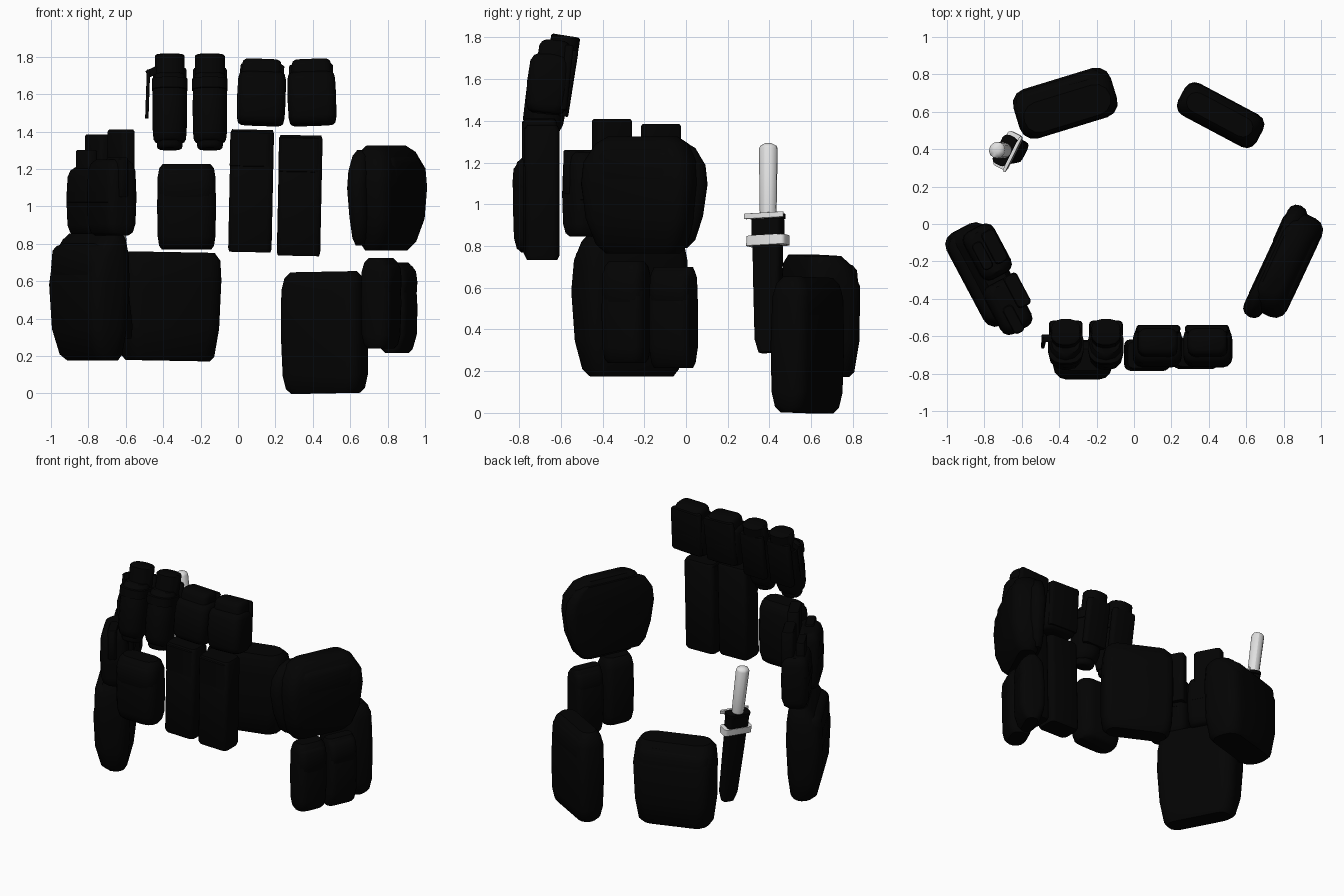
import bpy, bmesh, math
from mathutils import Matrix, Vector

if "Cube" in bpy.data.objects:
    bpy.data.objects.remove(bpy.data.objects["Cube"])


def material(name, v):
    m = bpy.data.materials.new(name)
    m.diffuse_color = (v, v, v, 1)
    m.use_nodes = True
    m.node_tree.nodes["Principled BSDF"].inputs["Base Color"].default_value = m.diffuse_color
    return m


BLACK = material("black fabric", 0.001)
GREY = material("light grey", 0.75)


def finish(name, bm, matrix, mat):
    bmesh.ops.recalc_face_normals(bm, faces=bm.faces)
    me = bpy.data.meshes.new(name)
    bm.to_mesh(me)
    bm.free()
    ob = bpy.data.objects.new(name, me)
    bpy.context.collection.objects.link(ob)
    me.materials.append(mat)
    ob.matrix_world = matrix
    bpy.ops.object.select_all(action='DESELECT')
    ob.select_set(True)
    bpy.context.view_layer.objects.active = ob
    bpy.ops.object.shade_smooth_by_angle(angle=math.radians(40))
    return ob


def ring_points(w, d, r, n=3):
    """Rounded rectangle outline."""
    r = min(r, w / 2, d / 2)
    pts = []
    for k, (sx, sy) in enumerate([(1, 1), (-1, 1), (-1, -1), (1, -1)]):
        for i in range(n + 1):
            a = math.pi / 2 * (k + i / n)
            pts.append((sx * (w / 2 - r) + r * math.cos(a), sy * (d / 2 - r) + r * math.sin(a)))
    return pts


# Section lists: height fraction, width scale, depth scale, outward shift
SOFT = [(0, .84, .62, 0), (.04, .93, .82, 0), (.15, .98, .95, 0), (.5, 1, 1, 0),
        (.85, .98, .95, 0), (.95, .93, .8, 0), (1, .82, .55, 0)]
BOXY = [(0, .95, .88, 0), (.03, 1, 1, 0), (.97, 1, 1, 0), (1, .94, .86, 0)]
PILLOW = [(0, .94, .45, 0), (.05, .98, .7, 0), (.2, 1, .95, 0), (.5, 1, 1, 0),
          (.8, 1, .9, 0), (.95, .98, .65, 0), (1, .94, .4, 0)]
SLOPED = [(0, .78, .5, -.02), (.05, .87, .72, -.01), (.25, .95, .92, 0), (.6, 1, 1, 0),
          (.82, .99, .9, -.01), (.95, .94, .65, -.03), (1, .86, .45, -.04)]
FULL = [(0, .84, .72, 0), (.04, .9, .86, 0), (.3, .97, 1, 0), (.75, 1, 1, 0),
        (.93, .98, .8, -.02), (1, .88, .6, -.03)]
BULGED = [(0, .66, .5, -.02), (.08, .8, .75, -.01), (.3, .93, .95, 0), (.6, 1, 1, 0),
          (.78, .97, .95, 0), (.94, .8, .72, -.01), (1, .62, .45, -.02)]


def pouch(name, x, y, z0, z1, w, d, turn=0, sections=SOFT, lean=0, roll=0, r=.05, mat=BLACK):
    """Lofted pouch; local -y is the outward side, lean tips the top inward."""
    bm = bmesh.new()
    h = z1 - z0
    prev = None
    for t, sx, sy, out in sections:
        ring = [bm.verts.new((px, py - out, (t - .5) * h))
                for px, py in ring_points(w * sx, d * sy, r)]
        if prev:
            for i in range(len(ring)):
                j = (i + 1) % len(ring)
                bm.faces.new((prev[i], prev[j], ring[j], ring[i]))
        else:
            bm.faces.new(ring[::-1])
        prev = ring
    bm.faces.new(prev)
    m = (Matrix.Translation((x, y, (z0 + z1) / 2)) @ Matrix.Rotation(math.radians(turn), 4, 'Z')
         @ Matrix.Rotation(math.radians(-lean), 4, 'X') @ Matrix.Rotation(math.radians(roll), 4, 'Y'))
    return finish(name, bm, m, mat)


# Front: lower utility pouch with flap
pouch("front_small_pouch", -.275, -.725, .77, 1.225, .315, .21, r=.07)
pouch("front_small_flap", -.275, -.728, 1.0, 1.2, .312, .208, r=.07)

# Front: two tall magazine pouches and the two short ones above
for i, (x, z0, z1, y) in enumerate([(.07, .755, 1.41, -.70), (.33, .735, 1.38, -.69)]):
    pouch(f"tall_magazine_pouch_{i}", x, y, z0, z1, .232, .165, sections=BOXY, roll=1.2, r=.03)
    pouch(f"tall_magazine_flap_{i}", x, y - .004, z1 - .2, z1 - .01, .225, .165,
          sections=BOXY, roll=1.2, r=.03)
for i, (x, tilt) in enumerate([(.125, 2), (.395, -2)]):
    pouch(f"short_pouch_body_{i}", x, -.66, 1.435, 1.72, .26, .205, lean=6, roll=tilt, r=.05)
    pouch(f"short_pouch_flap_{i}", x, -.635, 1.58, 1.785, .215, .16, lean=6, roll=tilt, r=.04)
    pouch(f"short_pouch_back_{i}", x, -.575, 1.45, 1.76, .235, .04, sections=BOXY, lean=6, roll=tilt, r=.015)

# Front: two canister holders with caps and a lever
for i, x in enumerate([-.365, -.15]):
    pouch(f"canister_holder_{i}", x, -.665, 1.34, 1.71, .185, .205, lean=9, r=.08)
    pouch(f"canister_base_{i}", x, -.69, 1.305, 1.42, .14, .14, lean=9, r=.06)
    pouch(f"canister_{i}", x, -.592, 1.60, 1.81, .16, .14, sections=BOXY, lean=9, r=.06)
    pouch(f"canister_strap_{i}", x, -.65, 1.62, 1.68, .19, .2, sections=BOXY, lean=9, r=.07)
    pouch(f"canister_backing_{i}", x, -.565, 1.42, 1.74, .18, .05, sections=BOXY, lean=9, r=.02)
pouch("canister_lever", -.483, -.63, 1.47, 1.73, .018, .04, sections=BOXY, lean=8, roll=2, r=.008)
pouch("canister_lever_top", -.455, -.61, 1.70, 1.74, .07, .04, sections=BOXY, roll=-25, r=.01)

# Left side: large lower pouch, upper double magazine pouch with magazines
pouch("left_large_pouch", -.795, -.27, .175, .855, .56, .245, -62, SLOPED, r=.07)
pouch("left_large_flap", -.80, -.272, .55, .80, .53, .225, -62, r=.07)
for i, (x, y, top) in enumerate([(-.785, -.15, 1.21), (-.675, -.44, 1.25)]):
    pouch(f"left_magazine_pouch_{i}", x, y, .845, top, .29, .185, -62, r=.05)
    pouch(f"left_magazine_strap_{i}", x, y, 1.02, 1.08, .285, .187, -62, BOXY, r=.05)
for i, (x, y, top) in enumerate([(-.745, -.12, 1.385), (-.625, -.355, 1.41),
                                 (-.81, -.17, 1.30), (-.645, -.51, 1.26)]):
    pouch(f"left_magazine_{i}", x, y, 1.05, top, .19 if i < 2 else .16, .08 if i < 2 else .06,
          -62, BOXY, r=.02)

# Right side: bulging kit pouch with its backing, and a lower double pouch
pouch("right_kit_pouch", .81, -.215, .765, 1.325, .58, .225, 65, BULGED, r=.07)
pouch("right_kit_flap", .83, -.215, 1.03, 1.27, .44, .19, 65, r=.07)
pouch("right_kit_backing", .755, -.20, .79, 1.30, .655, .11, 65, BULGED, r=.05)
pouch("right_lower_pouch_0", .765, -.285, .24, .725, .22, .175, 66, r=.05)
pouch("right_lower_pouch_1", .85, -.06, .215, .70, .21, .175, 66, PILLOW, r=.04)
pouch("right_lower_flap_0", .77, -.287, .50, .70, .215, .17, 66, r=.05)
pouch("right_lower_flap_1", .853, -.06, .50, .69, .205, .17, 66, PILLOW, r=.04)

# Back: two large pouches
pouch("back_left_pouch", -.37, .645, .175, .755, .545, .275, 197, FULL, r=.08, roll=-1)
pouch("back_left_flap", -.375, .65, .48, .72, .51, .255, 197, r=.07)
pouch("back_right_pouch", .463, .582, 0, .65, .475, .195, 152, r=.06, roll=1)
pouch("back_right_flap", .465, .585, .38, .62, .455, .185, 152, r=.06)

# Knife, tilted outward along one slanted axis
base, tip = Vector((-.605, .39, .29)), Vector((-.735, .395, 1.29))
axis = (tip - base).normalized()


def knife_part(name, s0, s1, w, d, r, sections, mat, inward=0):
    ob = pouch(name, 0, 0, 0, s1 - s0, w, d, 0, sections, r=r, mat=mat)
    yaw = Vector((.45, .89, 0))
    across = (yaw - axis * yaw.dot(axis)).normalized()
    thin = axis.cross(across)
    rot = Matrix((across, thin, axis)).transposed().to_4x4()
    ob.matrix_world = Matrix.Translation(base + axis * (s0 + s1) / 2 - thin * inward) @ rot
    return ob


SHEATH = [(0, .55, .8, 0), (.1, .8, .95, 0), (.6, .93, 1, 0), (1, 1, 1, 0)]
GRIP = [(0, .85, .85, 0), (.1, .92, .92, 0), (.93, 1, 1, 0), (.97, .85, .85, 0), (1, .4, .4, 0)]
knife_part("knife_sheath", 0, .64, .15, .07, .02, SHEATH, BLACK)
knife_part("sheath_throat", .56, .645, .152, .08, .02, BOXY, BLACK)
knife_part("sheath_strap", .515, .565, .205, .085, .02, BOXY, GREY)
knife_part("knife_guard", .645, .668, .17, .085, .03, BOXY, BLACK)
knife_part("guard_plate", .644, .67, .21, .016, .008, BOXY, GREY, inward=.046)
knife_part("knife_handle", .66, 1.01, .09, .085, .045, GRIP, GREY)
